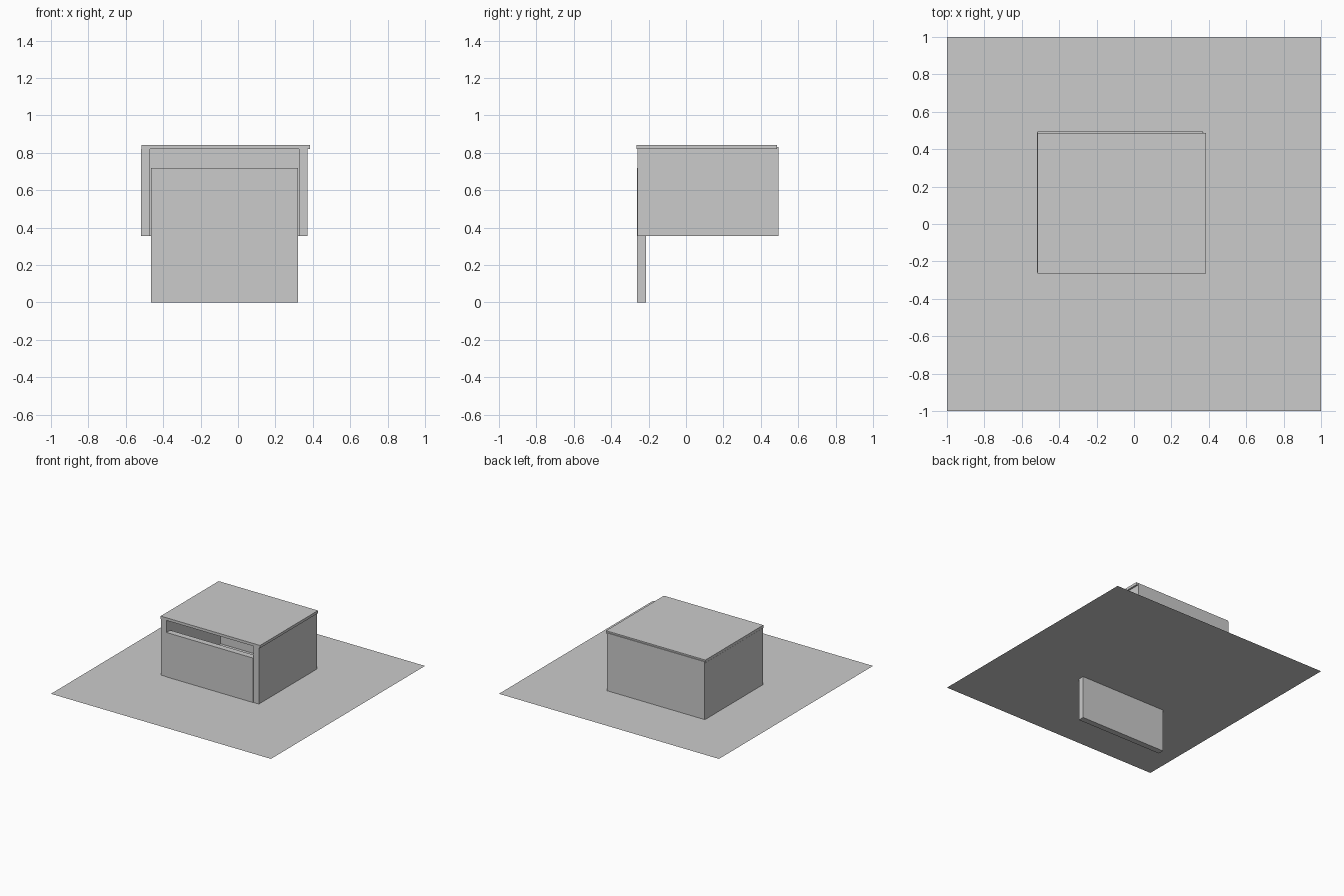
import bpy

if "Cube" in bpy.data.objects:
    bpy.data.objects.remove(bpy.data.objects["Cube"])


def board(name, x, y, z):
    """Rectangular board given its (min, max) extents per axis."""
    bpy.ops.mesh.primitive_cube_add(size=1, location=[sum(r) / 2 for r in (x, y, z)])
    ob = bpy.context.object
    ob.name = name
    ob.scale = [r[1] - r[0] for r in (x, y, z)]
    bpy.ops.object.transform_apply(location=False, rotation=False, scale=True)
    return ob


FLOOR, TOP = 0.355, 0.82

# thin sheet the cabinet stands on
bpy.ops.mesh.primitive_plane_add(size=2, location=(0, 0, FLOOR))
bpy.context.object.name = "floor_sheet"

# side walls
for name, x in (("left_wall", (-0.518, -0.47)), ("right_wall", (0.325, 0.372))):
    board(name, x, (-0.26, 0.49), (FLOOR, TOP))

# back wall, rising slightly behind the lid
board("back_wall", (-0.515, 0.37), (0.447, 0.494), (FLOOR, 0.83))

# lid
board("lid", (-0.517, 0.386), (-0.265, 0.487), (TOP, 0.842))

# front panel, lowered through the floor sheet to leave a slot under the lid
board("front_panel", (-0.465, 0.321), (-0.263, -0.214), (0.0, 0.72))
